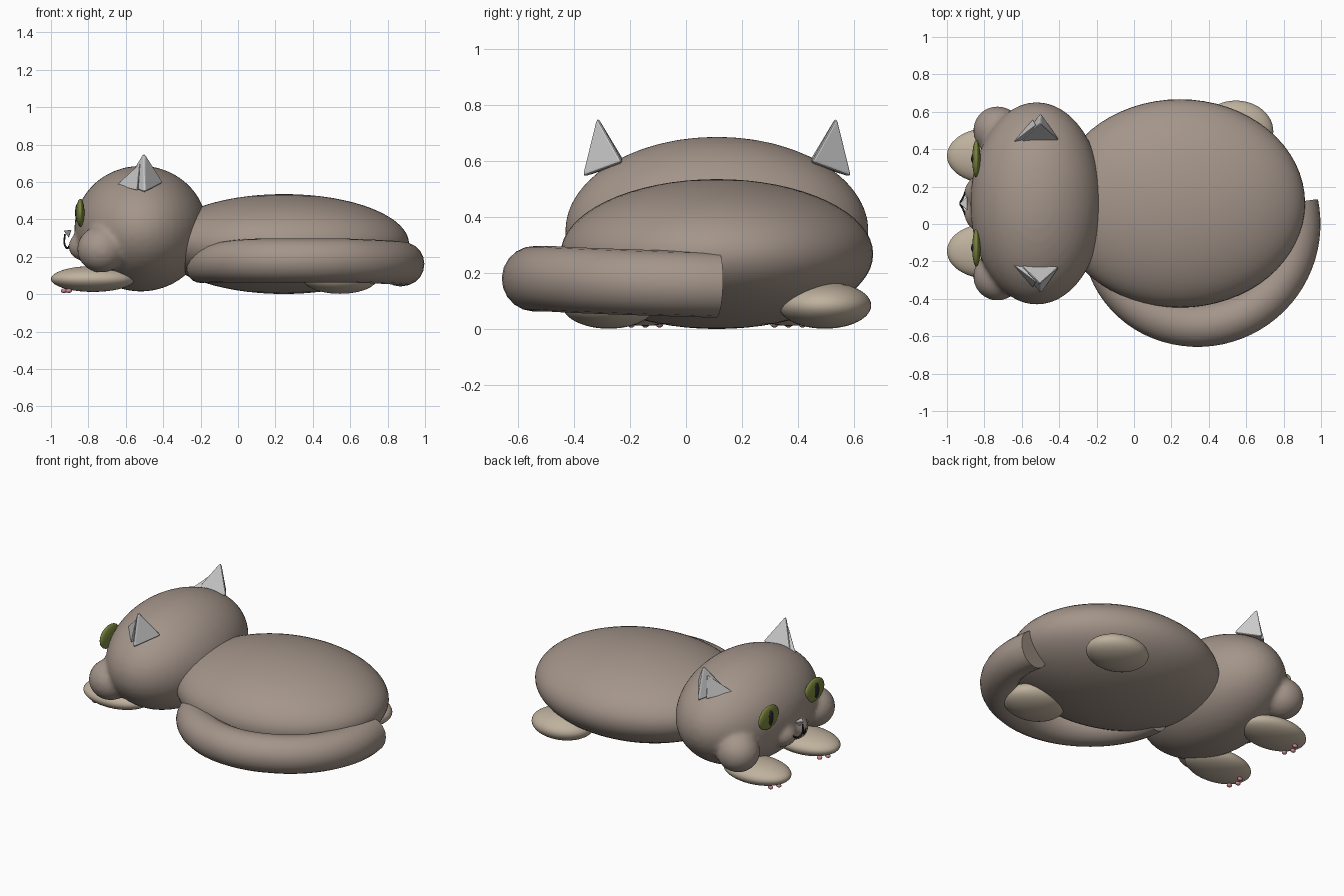
import bpy, bmesh, math
from mathutils import Vector

if "Cube" in bpy.data.objects:
    bpy.data.objects.remove(bpy.data.objects["Cube"])

MID = 0.11  # the animal's mirror plane in y


def material(name, rgb):
    m = bpy.data.materials.new(name)
    m.diffuse_color = (*rgb, 1)
    m.use_nodes = True
    m.node_tree.nodes["Principled BSDF"].inputs["Base Color"].default_value = m.diffuse_color
    return m


BROWN = material("brown_fur", (0.37, 0.30, 0.255))
BEIGE = material("beige_fur", (0.52, 0.44, 0.34))
GREEN = material("iris_green", (0.20, 0.24, 0.05))
BLACK = material("black", (0.02, 0.02, 0.02))
PINK = material("pad_pink", (0.6, 0.25, 0.27))


def add_object(name, data, mat=None):
    ob = bpy.data.objects.new(name, data)
    bpy.context.collection.objects.link(ob)
    if mat:
        data.materials.append(mat)
    return ob


def add_balls(name, balls, mat, seg=48):
    """One mesh made of ellipsoids given as (centre, radii)."""
    bm = bmesh.new()
    for c, r in balls:
        vs = bmesh.ops.create_uvsphere(bm, u_segments=seg, v_segments=seg // 2, radius=1)["verts"]
        for v in vs:
            v.co = Vector((v.co.x * r[0] + c[0], v.co.y * r[1] + c[1], v.co.z * r[2] + c[2]))
    for f in bm.faces:
        f.smooth = True
    me = bpy.data.meshes.new(name)
    bm.to_mesh(me)
    bm.free()
    return add_object(name, me, mat)


def add_pyramid(name, pts, bevel):
    bm = bmesh.new()
    for p in pts:
        bm.verts.new(p)
    bmesh.ops.convex_hull(bm, input=bm.verts)
    bmesh.ops.recalc_face_normals(bm, faces=bm.faces)
    me = bpy.data.meshes.new(name)
    bm.to_mesh(me)
    bm.free()
    ob = add_object(name, me)
    b = ob.modifiers.new("soft_edges", "BEVEL")
    b.width, b.segments = bevel, 3
    return ob


# Body
add_balls("body", [((0.245, MID, 0.268), (0.67, 0.557, 0.267))], BROWN, 64)

# Head with cheeks and muzzle blended in
lumps = [((-0.52, MID, 0.35), (0.355, 0.542, 0.336))]
for s in (-1, 1):
    lumps.append(((-0.73, MID + s * 0.39, 0.24), (0.13, 0.13, 0.125)))
    lumps.append(((-0.815, MID + s * 0.06, 0.255), (0.092, 0.09, 0.08)))
head = add_balls("head", lumps, BROWN)
rm = head.modifiers.new("blend", "REMESH")
rm.mode, rm.voxel_size, rm.use_smooth_shade = "VOXEL", 0.015, True
sm = head.modifiers.new("soften", "SMOOTH")
sm.factor, sm.iterations = 0.5, 8

# Tail: tapered tube curled around the near side of the body
cu = bpy.data.curves.new("tail", "CURVE")
cu.dimensions = "3D"
cu.bevel_depth, cu.bevel_resolution, cu.use_fill_caps = 0.117, 8, True
sp = cu.splines.new("POLY")
N = 40
sp.points.add(N)
for i, p in enumerate(sp.points):
    t = i / N
    a = math.radians(12 - 190 * t)
    z = 0.158 + 0.022 * min(1, t * 2.5) - 0.045 * max(0, (t - 0.65) / 0.35) ** 2
    p.co = (0.34 + 0.54 * math.cos(a), 0.54 * math.sin(a), z, 1)
    p.radius = 1 - 0.35 * max(0, (t - 0.65) / 0.35) ** 2
sp.use_smooth = True
add_object("tail", cu, BROWN)

for s, side in ((-1, "near"), (1, "far")):
    def at(x, dy, z):
        return (x, MID + s * dy, z)

    # Paws and toe pads
    add_balls("hind_paw_" + side, [(at(0.545, 0.385, 0.085), (0.2, 0.165, 0.083))], BEIGE)
    add_balls("front_paw_" + side, [(at(-0.775, 0.255, 0.081), (0.225, 0.148, 0.069))], BEIGE)
    pads = [(at(x, dy, 0.018), (0.017, 0.014, 0.012))
            for x, dy in ((-0.905, 0.205), (-0.93, 0.255), (-0.905, 0.305))]
    add_balls("toe_pads_" + side, pads, PINK, 16)

    # Eyes
    add_balls("eye_" + side, [(at(-0.843, 0.238, 0.435), (0.022, 0.1, 0.075))], GREEN, 32)
    add_balls("pupil_" + side, [(at(-0.856, 0.238, 0.435), (0.015, 0.028, 0.052))], BLACK, 24)

    # Ears: outer shell and a smaller inner piece set forward
    add_pyramid("ear_" + side, [at(-0.61, 0.325, 0.59), at(-0.395, 0.335, 0.595),
                                at(-0.5, 0.485, 0.54), at(-0.503, 0.43, 0.765)], 0.012)
    add_pyramid("inner_ear_" + side, [at(-0.65, 0.325, 0.583), at(-0.48, 0.33, 0.59),
                                      at(-0.54, 0.45, 0.555), at(-0.525, 0.42, 0.70)], 0.003)

# Nose
add_pyramid("nose", [(-0.935, MID, 0.34), (-0.89, MID - 0.042, 0.343),
                     (-0.89, MID + 0.042, 0.343), (-0.905, MID, 0.30)], 0.004)

# Mouth: two hooks meeting under the nose
mc = bpy.data.curves.new("mouth", "CURVE")
mc.dimensions = "3D"
mc.bevel_depth, mc.bevel_resolution, mc.resolution_u = 0.005, 2, 6
for s in (-1, 1):
    sp = mc.splines.new("BEZIER")
    path = [(-0.925, 0, 0.32), (-0.928, 0.006, 0.27), (-0.912, 0.035, 0.245), (-0.9, 0.068, 0.262)]
    sp.bezier_points.add(len(path) - 1)
    for bp, (x, dy, z) in zip(sp.bezier_points, path):
        bp.co = (x, MID + s * dy, z)
        bp.handle_left_type = bp.handle_right_type = "AUTO"
add_object("mouth", mc, BLACK)
